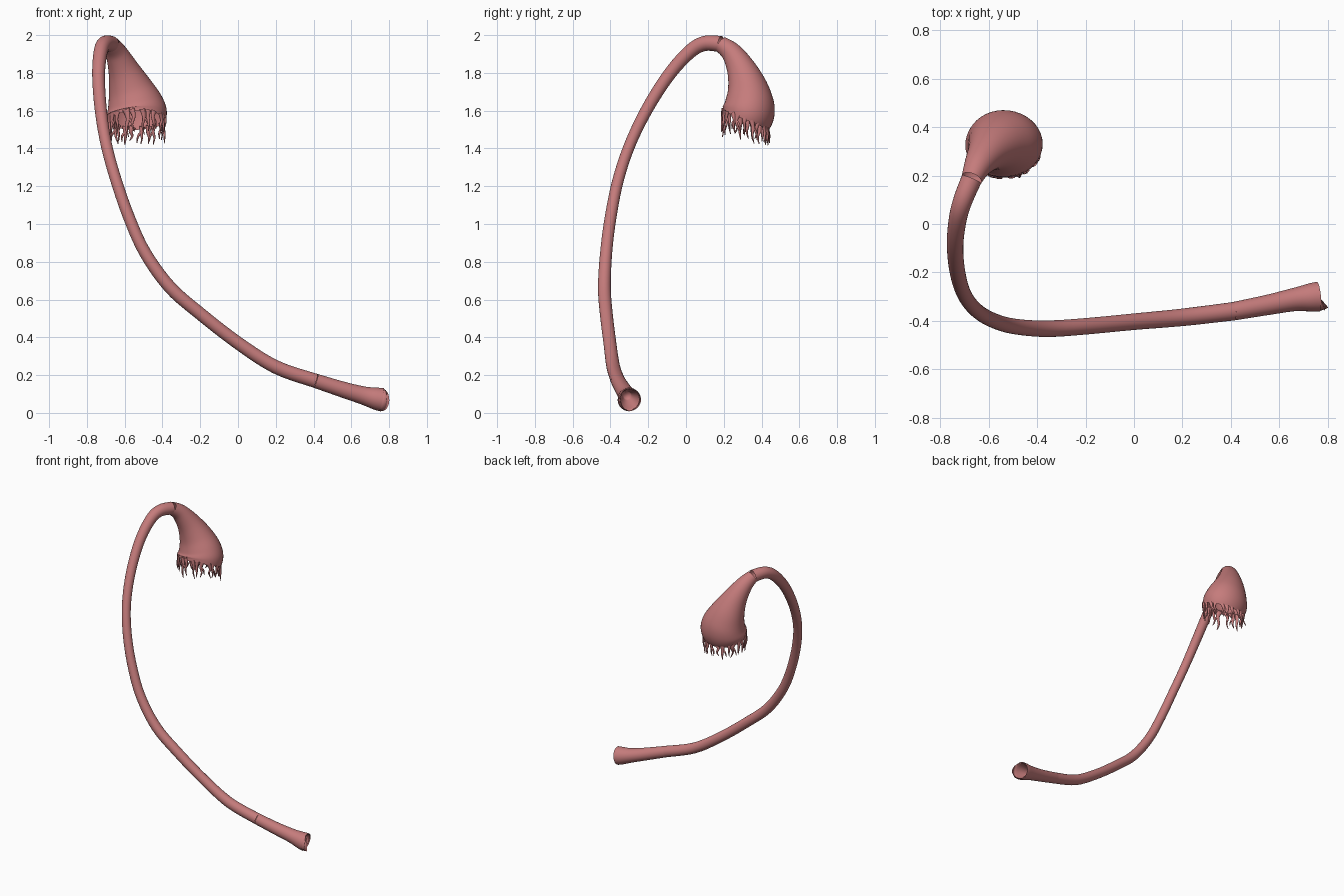
import bpy, bmesh, math, random
from mathutils import Vector

if "Cube" in bpy.data.objects:
    bpy.data.objects.remove(bpy.data.objects["Cube"])

random.seed(4)
mat = bpy.data.materials.new("tissue_pink")
mat.diffuse_color = (0.56, 0.20, 0.20, 1)
mat.use_nodes = True
mat.node_tree.nodes["Principled BSDF"].inputs["Base Color"].default_value = mat.diffuse_color


def spline(keys, steps):
    """Catmull-Rom through tuples of any length."""
    out = []
    for i in range(len(keys) - 1):
        a, b = keys[max(i - 1, 0)], keys[i]
        c, d = keys[i + 1], keys[min(i + 2, len(keys) - 1)]
        for s in range(steps):
            t = s / steps
            out.append([0.5 * (2 * q + (r - p) * t + (2 * p - 5 * q + 4 * r - w) * t * t
                               + (3 * q - p - 3 * r + w) * t ** 3)
                        for p, q, r, w in zip(a, b, c, d)])
    out.append(list(keys[-1]))
    return out


def sweep(bm, keys, ref, sides=24, steps=5, cap=False, flip=False):
    """Loft ellipses; each key is x, y, z, radius along ref, radius across."""
    secs = spline(keys, steps)
    pts = [Vector(s[:3]) for s in secs]
    rings = []
    for i, s in enumerate(secs):
        t = (pts[min(i + 1, len(pts) - 1)] - pts[max(i - 1, 0)]).normalized()
        u = (Vector(ref) - t * t.dot(Vector(ref))).normalized()
        v = t.cross(u)
        rings.append([bm.verts.new(pts[i] + u * s[3] * math.cos(a) + v * s[4] * math.sin(a))
                      for a in (2 * math.pi * k / sides for k in range(sides))])
    faces = []
    for a, b in zip(rings, rings[1:]):
        for k in range(sides):
            m = (k + 1) % sides
            faces.append(bm.faces.new((a[k], a[m], b[m], b[k])))
    if cap:
        faces.append(bm.faces.new(rings[-1]))
    if flip:
        bmesh.ops.reverse_faces(bm, faces=faces)


def finish(name, bm):
    me = bpy.data.meshes.new(name)
    bm.to_mesh(me)
    bm.free()
    me.materials.append(mat)
    me.polygons.foreach_set("use_smooth", [True] * len(me.polygons))
    bpy.context.collection.objects.link(bpy.data.objects.new(name, me))


def rnd(keys):
    """Circular sections: repeat the radius."""
    return [k + (k[3],) for k in keys]


DIAG = (1, 1, -1)

# flared end piece with a dished mouth
bm = bmesh.new()
sweep(bm, rnd([(0.76, -0.30, 0.07, 0.062), (0.73, -0.303, 0.076, 0.059), (0.66, -0.312, 0.093, 0.048),
               (0.55, -0.334, 0.125, 0.042), (0.41, -0.36, 0.17, 0.038)]), DIAG)
sweep(bm, rnd([(0.76, -0.30, 0.07, 0.062), (0.755, -0.301, 0.071, 0.054),
               (0.72, -0.305, 0.079, 0.042), (0.66, -0.312, 0.093, 0.02)]),
      DIAG, cap=True, flip=True)
finish("flared_end", bm)

# long curved tube
bm = bmesh.new()
sweep(bm, rnd([(0.41, -0.36, 0.17, 0.038), (0.20, -0.385, 0.243, 0.036), (0.0, -0.403, 0.37, 0.034),
               (-0.2, -0.422, 0.525, 0.034), (-0.36, -0.432, 0.665, 0.034), (-0.49, -0.423, 0.845, 0.032),
               (-0.575, -0.40, 1.03, 0.031), (-0.645, -0.36, 1.23, 0.030), (-0.697, -0.297, 1.42, 0.030),
               (-0.727, -0.205, 1.61, 0.032), (-0.738, -0.09, 1.79, 0.034), (-0.727, 0.02, 1.912, 0.037),
               (-0.705, 0.10, 1.956, 0.040), (-0.67, 0.185, 1.952, 0.043)]), DIAG)
finish("long_tube", bm)

# bell-shaped funnel, outside and inner lining
bm = bmesh.new()
sweep(bm, [(-0.67, 0.185, 1.952, 0.043, 0.043), (-0.643, 0.243, 1.905, 0.058, 0.056),
           (-0.607, 0.293, 1.82, 0.082, 0.078), (-0.573, 0.325, 1.725, 0.116, 0.106),
           (-0.548, 0.335, 1.645, 0.146, 0.130), (-0.537, 0.330, 1.59, 0.160, 0.139),
           (-0.535, 0.315, 1.548, 0.153, 0.133)], (1, 0, 0), sides=40)
sweep(bm, [(-0.535, 0.315, 1.548, 0.153, 0.133), (-0.537, 0.330, 1.59, 0.148, 0.128),
           (-0.548, 0.335, 1.645, 0.132, 0.115), (-0.573, 0.325, 1.725, 0.09, 0.08),
           (-0.60, 0.30, 1.80, 0.02, 0.02)], (1, 0, 0), sides=40, cap=True, flip=True)
finish("funnel", bm)

# ragged fringe hanging from the rim
bm = bmesh.new()
n = 22
for i in range(n):
    a = 2 * math.pi * (i + random.uniform(-0.2, 0.2)) / n
    c, s = math.cos(a), math.sin(a)
    base = Vector((-0.535 + 0.149 * c, 0.315 + 0.122 * s, 1.558 - 0.047 * s))
    tan = Vector((-0.152 * s, 0.124 * c, -0.047 * c)).normalized()
    out = Vector((c, s, 0))
    length = (0.108 - 0.022 * s) * random.uniform(0.8, 1.15)
    side, sway = random.uniform(-0.02, 0.02), random.uniform(-0.018, 0.012)
    w = random.uniform(0.014, 0.021)
    p = [base + Vector((0, 0, -length * f)) + tan * side * g + out * sway * h
         for f, g, h in ((-0.04, 0, 0), (0.3, 0.7, 0.1), (0.65, 0.2, 0.7), (1, 1, 1))]
    sweep(bm, [(*p[0], w, 0.008), (*p[1], w * 0.6, 0.008), (*p[2], w * 0.38, 0.006),
               (*p[3], 0.002, 0.002)], tan, sides=8, steps=3, cap=True)
    # side branch on every other strand
    if i % 2:
        q = p[1] + tan * 0.018 + Vector((0, 0, -0.02))
        r = q + out * -sway + tan * 0.006 + Vector((0, 0, -0.035))
        sweep(bm, [(*p[1], 0.008, 0.006), (*q, 0.006, 0.005), (*r, 0.002, 0.002)],
              tan, sides=8, steps=3, cap=True)
finish("fringe", bm)
